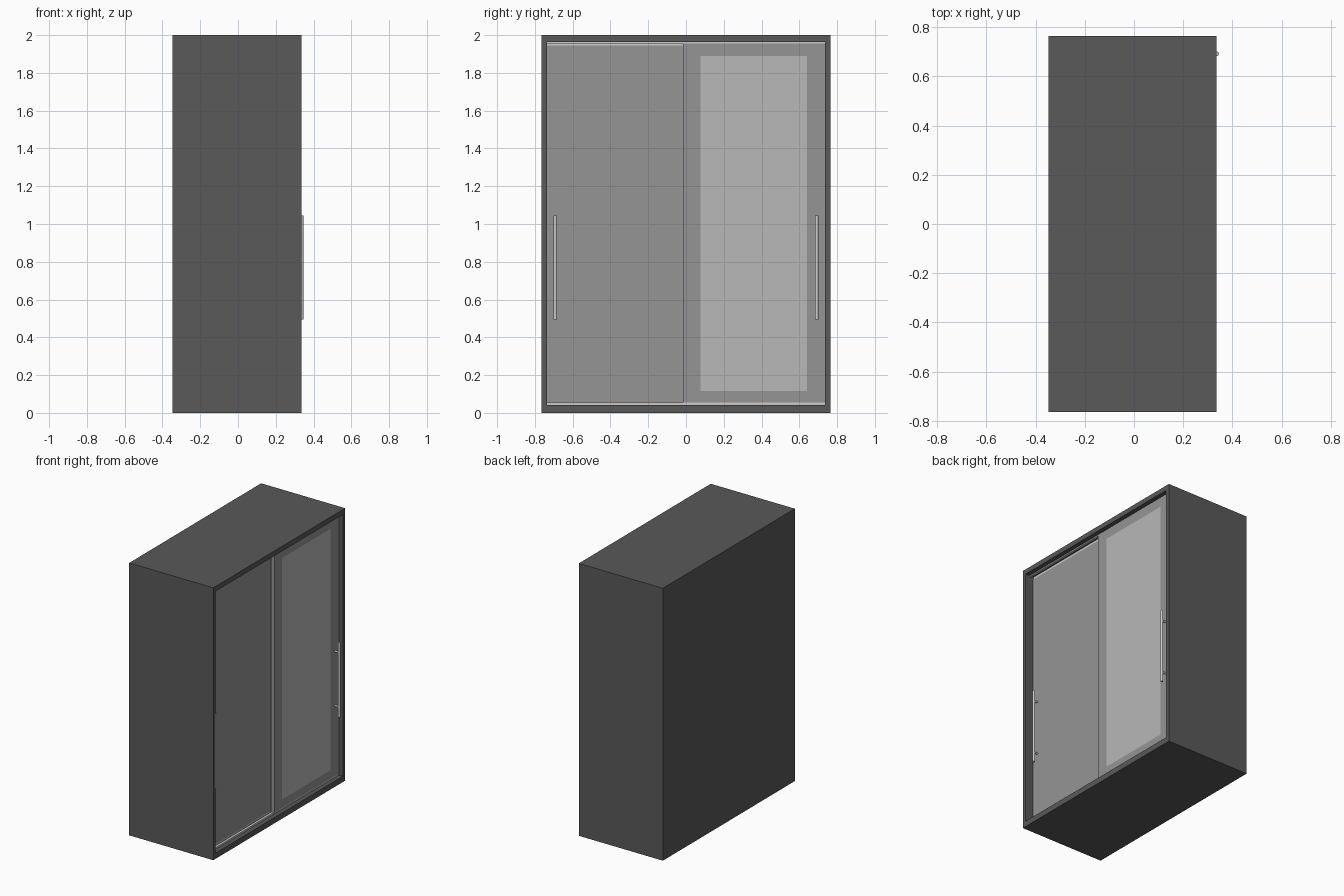
import bpy, bmesh
from mathutils import Vector

if "Cube" in bpy.data.objects:
    bpy.data.objects.remove(bpy.data.objects["Cube"])


def material(name, v):
    m = bpy.data.materials.new(name)
    m.diffuse_color = (v, v, v, 1)
    m.use_nodes = True
    m.node_tree.nodes["Principled BSDF"].inputs["Base Color"].default_value = m.diffuse_color
    return m


DARK = material("dark_body", 0.10)
DOOR = material("door_grey", 0.30)
MIRROR = material("mirror_grey", 0.48)
METAL = material("light_metal", 0.62)


def box_bm(lo, hi):
    lo, hi = Vector(lo), Vector(hi)
    bm = bmesh.new()
    bmesh.ops.create_cube(bm, size=1)
    for v in bm.verts:
        v.co = (lo + hi) / 2 + v.co * (hi - lo)
    return bm


def finish(bm, name, *mats):
    bmesh.ops.recalc_face_normals(bm, faces=bm.faces)
    me = bpy.data.meshes.new(name)
    bm.to_mesh(me)
    bm.free()
    for m in mats:
        me.materials.append(m)
    ob = bpy.data.objects.new(name, me)
    bpy.context.collection.objects.link(ob)
    return ob


def inset_front(bm, y0, y1, z0, z1):
    """Inset the +x face to the given rectangle and return the inner face."""
    bm.normal_update()
    face = max(bm.faces, key=lambda f: f.calc_center_median().x)
    c = face.calc_center_median()
    bmesh.ops.inset_region(bm, faces=[face], thickness=0.02)
    for v in face.verts:
        v.co.y = y1 if v.co.y > c.y else y0
        v.co.z = z1 if v.co.z > c.z else z0
    return face


def rod(name, p, q, r, sides=16):
    p, q = Vector(p), Vector(q)
    bm = bmesh.new()
    bmesh.ops.create_cone(bm, cap_ends=True, segments=sides, radius1=r,
                          radius2=r, depth=(q - p).length)
    rot = (q - p).to_track_quat('Z', 'Y')
    for v in bm.verts:
        v.co = (p + q) / 2 + rot @ v.co
    ob = finish(bm, name, METAL)
    for f in ob.data.polygons:
        f.use_smooth = len(f.vertices) == 4
    return ob


# Hollow cabinet body, open towards +x
bm = box_bm((-0.348, -0.765, 0), (0.335, 0.765, 2))
face = inset_front(bm, -0.737, 0.737, 0.042, 1.963)
ext = bmesh.ops.extrude_discrete_faces(bm, faces=[face])
for v in ext["faces"][0].verts:
    v.co.x = -0.328
finish(bm, "cabinet_body", DARK)

# Sliding doors: left one on the inner track, right one on the outer track
finish(box_bm((0.245, -0.737, 0.055), (0.27, 0.015, 1.945)), "left_door", DOOR)
bm = box_bm((0.28, -0.015, 0.055), (0.305, 0.737, 1.955))
face = inset_front(bm, 0.077, 0.64, 0.117, 1.889)
face.material_index = 1
finish(bm, "right_mirror_door", DOOR, MIRROR)

# Tracks at floor and ceiling of the opening
for side, x, top in (("inner", 0.257, 1.945), ("outer", 0.292, 1.955)):
    for part, z0, z1 in (("bottom", 0.042, 0.055), ("top", top, 1.963)):
        finish(box_bm((x - 0.009, -0.737, z0), (x + 0.009, 0.737, z1)),
               f"{side}_{part}_track", METAL)

# Bar handles, each on two posts
for side, y, x in (("left", -0.692, 0.27), ("right", 0.692, 0.305)):
    bar = x + 0.032
    rod(f"{side}_handle_bar", (bar, y, 0.495), (bar, y, 1.045), 0.009)
    for i, z in enumerate((0.57, 0.97)):
        rod(f"{side}_handle_post_{i + 1}", (x - 0.002, y, z), (bar, y, z), 0.007)
